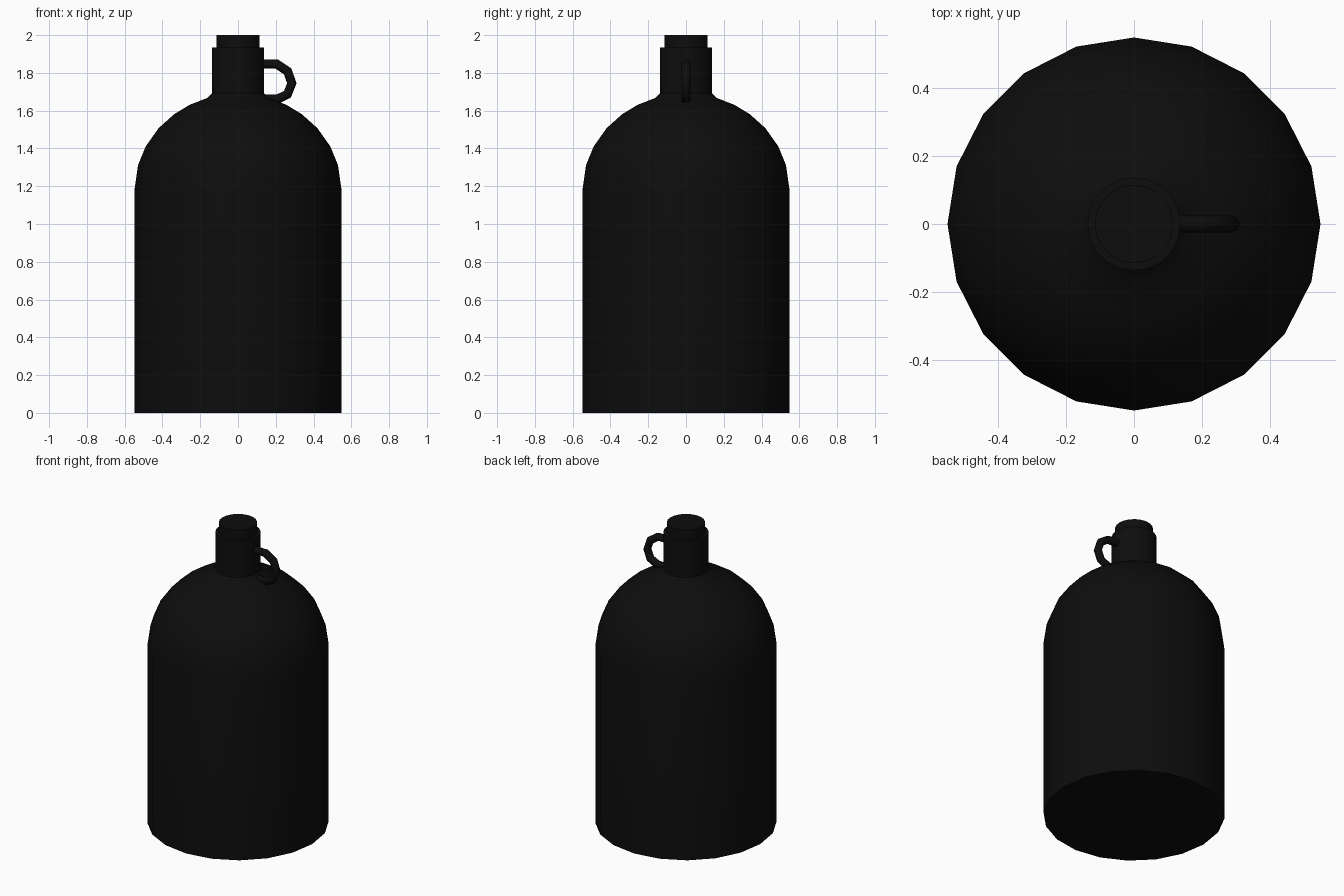
import bpy, bmesh, math

if "Cube" in bpy.data.objects:
    bpy.data.objects.remove(bpy.data.objects["Cube"])

SIDES = 20
mat = bpy.data.materials.new("black_glaze")
mat.diffuse_color = (0.004, 0.004, 0.004, 1)
mat.use_nodes = True
mat.node_tree.nodes["Principled BSDF"].inputs["Base Color"].default_value = mat.diffuse_color


def finish(ob, angle=40):
    ob.data.materials.append(mat)
    bpy.ops.object.select_all(action='DESELECT')
    ob.select_set(True)
    bpy.context.view_layer.objects.active = ob
    if ob.type == 'CURVE':
        bpy.ops.object.convert(target='MESH')
    bpy.ops.object.shade_smooth_by_angle(angle=math.radians(angle))


def lathe(name, profile):
    """Revolve (radius, z) points around z and cap both ends."""
    bm = bmesh.new()
    rings = []
    for r, z in profile:
        rings.append([bm.verts.new((r * math.cos(2 * math.pi * i / SIDES),
                                    r * math.sin(2 * math.pi * i / SIDES), z))
                      for i in range(SIDES)])
    for a, b in zip(rings, rings[1:]):
        for i in range(SIDES):
            j = (i + 1) % SIDES
            bm.faces.new((a[i], a[j], b[j], b[i]))
    bm.faces.new(rings[0][::-1])
    bm.faces.new(rings[-1])
    me = bpy.data.meshes.new(name)
    bm.to_mesh(me)
    bm.free()
    ob = bpy.data.objects.new(name, me)
    bpy.context.collection.objects.link(ob)
    finish(ob)


# Jug body: straight wall, elliptical shoulder, small flare into the neck
R, WALL, DOME = 0.548, 1.18, 0.51
body = [(R, 0), (R, WALL)]
for deg in (15, 27, 40, 52, 62, 72.5):
    t = math.radians(deg)
    body.append((R * math.cos(t), WALL + DOME * math.sin(t)))
body.append((0.135, 1.695))
lathe("jug_body", body)

# Neck and stopper
lathe("neck", [(0.137, 1.69), (0.137, 1.935)])
lathe("stopper", [(0.115, 1.92), (0.115, 2.0)])

# Small finger-loop handle
path = [(0.11, 1.847), (0.205, 1.847), (0.263, 1.808), (0.285, 1.745),
        (0.262, 1.687), (0.212, 1.662), (0.13, 1.66)]
cu = bpy.data.curves.new("finger_handle", 'CURVE')
cu.dimensions = '3D'
cu.bevel_depth = 0.025
cu.bevel_resolution = 2
cu.use_fill_caps = True
sp = cu.splines.new('POLY')
sp.points.add(len(path) - 1)
for p, (x, z) in zip(sp.points, path):
    p.co = (x, 0, z, 1)
handle = bpy.data.objects.new("finger_handle", cu)
bpy.context.collection.objects.link(handle)
finish(handle, 50)
